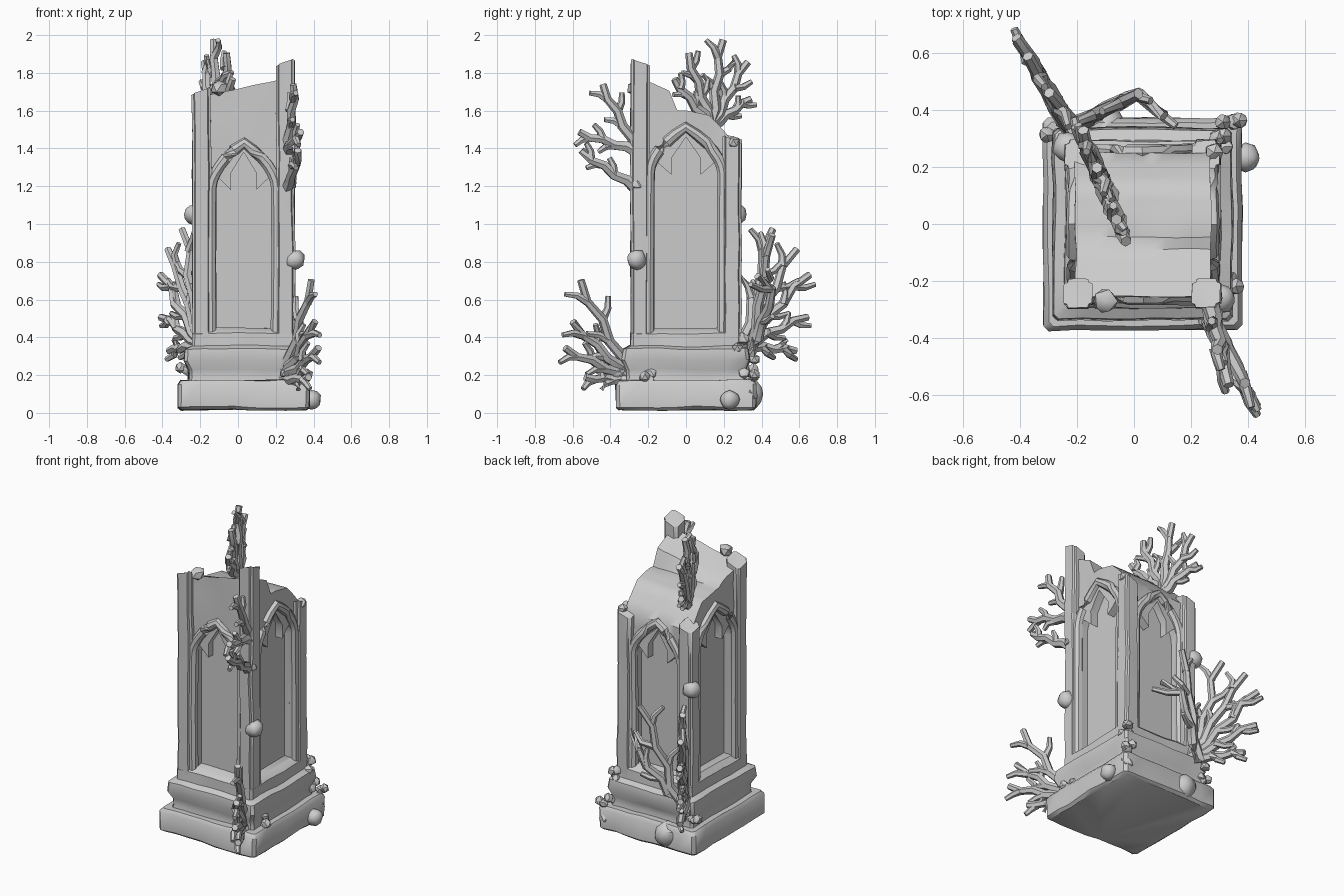
import bpy, bmesh, math, random
from mathutils import Vector, noise

if "Cube" in bpy.data.objects:
    bpy.data.objects.remove(bpy.data.objects["Cube"])

random.seed(4)
CX = 0.03


def finish(name, bm, rough=0.0):
    for v in bm.verts:
        v.co += noise.noise_vector(v.co * 7) * rough
    bmesh.ops.recalc_face_normals(bm, faces=bm.faces)
    me = bpy.data.meshes.new(name)
    bm.to_mesh(me)
    bm.free()
    ob = bpy.data.objects.new(name, me)
    bpy.context.collection.objects.link(ob)
    return ob


def block(name, x0, x1, y0, y1, z0, top, cuts, chamfer=0.0):
    """Upright block whose top follows a height function."""
    bm = bmesh.new()
    bmesh.ops.create_cube(bm, size=1)
    bmesh.ops.subdivide_edges(bm, edges=bm.edges[:], cuts=cuts, use_grid_fill=True)
    for v in bm.verts:
        p = v.co.copy()
        x = x0 + (p.x + .5) * (x1 - x0)
        y = y0 + (p.y + .5) * (y1 - y0)
        z = z0 + (p.z + .5) * (top(x, y) - z0)
        if abs(p.x) > .49 and abs(p.y) > .49:
            x -= math.copysign(chamfer, p.x)
            y -= math.copysign(chamfer, p.y)
        v.co = (x, y, z)
    return finish(name, bm, .008)


def skin(bm, rings):
    """Join rings of vertices and cap both ends."""
    m = len(rings[0])
    for q, s in zip(rings, rings[1:]):
        for k in range(m):
            bm.faces.new((q[k], q[(k + 1) % m], s[(k + 1) % m], s[k]))
    bm.faces.new(rings[0])
    bm.faces.new(rings[-1])


def tube(bm, pts, r0, r1, sides=6):
    """Tapered tube along a path."""
    rings, last = [], len(pts) - 1
    for i, p in enumerate(pts):
        d = (pts[min(i + 1, last)] - pts[max(i - 1, 0)]).normalized()
        a = d.cross(Vector((.5, .8, .1)) if abs(d.z) > .7 else Vector((0, 0, 1))).normalized()
        b = d.cross(a)
        r = r0 + (r1 - r0) * i / last
        turns = [k * math.tau / sides for k in range(sides)]
        rings.append([bm.verts.new(p + r * (a * math.cos(t) + b * math.sin(t))) for t in turns])
    skin(bm, rings)


def loft(name, profile, n=8):
    """Square stack of rings: profile of (height, offset from shaft) pairs."""
    bm = bmesh.new()
    rings = []
    for z, o in profile:
        ring = []
        for side in range(4):
            for k in range(n):
                # ends of each side stop short of the corner, giving a chamfer
                s = (2 * k / (n - 1) - 1) * .95
                x, y = [(s, -1), (1, s), (-s, 1), (-1, -s)][side]
                ring.append(bm.verts.new((CX + x * (.27 + o), y * (.292 + o), z)))
        rings.append(ring)
    skin(bm, rings)
    return finish(name, bm, .009)


# Plinth, base moulding and shaft foot
loft("plinth", [(.015, .06), (.03, .078), (.15, .078), (.172, .062)])
loft("base_moulding", [(.15, .03), (.19, .022), (.23, .025), (.28, .047),
                       (.34, .038), (.355, .003), (.42, 0), (.45, -.035)])


# Broken core wall: high in front, a drop, then a fall to the back
def core_top(x, y):
    if y < -.06:
        return 1.66 - .4 * (y + .06) + .22 * (x - .1)
    return 1.59 - .2 * max(y, 0) - 1.0 * max(y - .13, 0) + .04 * x


core = block("core_wall", -.205, .268, -.255, .25, .36, core_top, 11)


# Pointed cusped panels cut in all four sides, with hood mouldings
def side_point(a, d, s, z):
    return Vector((CX + s * math.cos(a) + d * math.sin(a), s * math.sin(a) - d * math.cos(a), z))


def mirrored(half, tip):
    return half + [(0, tip)] + [(-s, z) for s, z in reversed(half)]


def pointed(w, spring, rise, n=6):
    """Right half of a pointed arch, from springing upward."""
    return [(w * (1 - (k / n) ** 1.9), spring + rise * k / n) for k in range(n)]


hoods = bmesh.new()
for i, (d, hw, peak) in enumerate([(.255, .15, 1.39), (.238, .17, 1.47), (.25, .15, 1.37), (.235, .17, 1.45)]):
    a = i * math.pi / 2
    half = [(hw, .44)] + pointed(hw, peak - .22, .22)[:3]
    half += [(hw * .45, peak - .21), (hw * .45, peak - .12)]
    outline = mirrored(half, peak - .01)
    bm = bmesh.new()
    skin(bm, [[bm.verts.new(side_point(a, d + o, s, z)) for s, z in outline] for o in (.1, -.05)])
    cutter = finish("panel_cutter", bm)
    cutter.hide_render = True
    mod = core.modifiers.new("panel", "BOOLEAN")
    mod.object, mod.operation, mod.solver = cutter, "DIFFERENCE", "EXACT"
    bpy.context.view_layer.objects.active = core
    bpy.ops.object.modifier_apply(modifier=mod.name)
    bpy.data.objects.remove(cutter)
    # Hood arch running down into the jamb rolls
    w = hw + .024
    half = [(w, .42), (w, .8)] + pointed(w, peak - .2, .24)
    tube(hoods, [side_point(a, d, s, z) for s, z in mirrored(half, peak + .04)], .03, .03, 8)
finish("arch_mouldings", hoods, .006)

# Corner piers with broken, sloping tops
for name, sx, sy, h in [("front_left", -1, -1, 1.69), ("front_right", 1, -1, 1.84),
                        ("back_right", 1, 1, 1.43), ("back_left", -1, 1, 1.45)]:
    x, y = CX + sx * .222, sy * .243
    r = .05
    block(name + "_pier", x - r, x + r, y - r, y + r, .38,
          lambda px, py: h + .35 * (px - x) - .3 * (py - y), 5, .012)


# Coral fans: each limb grows in a vertical plane and throws alternating twigs
def coral(name, plane, base, limbs):
    bm = bmesh.new()

    def grow(u, z, ang, length, r, depth):
        side = random.choice((-1, 1))
        pts = []
        steps = 5 if depth else 2
        for k in range(steps + 1):
            x, y = plane(u)
            pts.append(Vector((x + random.uniform(-.012, .012), y, z)))
            if depth and 2 <= k < steps:
                side = -side
                grow(u, z, ang + side * 42, length * .14 + .045, r * .72, 0)
            bend = math.radians(ang + (12 if k % 2 else -12))
            u += math.cos(bend) * length / steps
            z += math.sin(bend) * length / steps
        tube(bm, pts, r, r * .6)

    for ang, length in limbs:
        grow(*base, ang, length, .033, 1)
    finish(name, bm)


coral("top_coral", lambda u: (-.05 - .42 * u, u), (.13, 1.52),
      [(84, .47), (109, .41), (62, .4), (36, .26), (130, .32)])
coral("upper_corner_coral_low", lambda u: (.21 - .2 * u, u), (-.26, 1.18), [(147, .37)])
coral("upper_corner_coral_high", lambda u: (.21 - .2 * u, u), (-.26, 1.38), [(119, .41), (163, .33)])
coral("lower_corner_coral", lambda u: (.1 - .5 * u, u), (-.29, .17),
      [(119, .61), (137, .45), (156, .4), (178, .25)])
coral("back_left_coral", lambda u: (-.02 - .6 * u, u), (.29, .36),
      [(62, .6), (48, .53), (25, .39), (-4, .3), (77, .65)])
coral("back_face_coral", lambda u: (u, .45 + .5 * u - 1.5 * max(u - .02, 0)), (-.22, .32), [(72, .68), (54, .53)])

# Shells and pebbles growing on the stone
bm = bmesh.new()


def lump(x, y, z, r):
    made = bmesh.ops.create_icosphere(bm, subdivisions=2 if r > .045 else 1, radius=r)
    for v in made["verts"]:
        v.co = v.co * random.uniform(.9, 1.08) + Vector((x, y, z))


for spot in [(.3, -.26, .81, .055), (.39, .23, .07, .052), (-.1, -.27, 1.72, .045), (-.23, .27, 1.05, .055),
             (.34, .34, .1, .045), (-.1, .33, .1, .08), (.28, -.26, 1.21, .035), (.28, .25, 1.43, .035)]:
    lump(*spot)
# Small clusters on the ledges
for x, y, z in [(.34, -.22, .2), (.34, .33, .2), (.27, -.36, .2), (.3, .3, .37), (-.27, .33, .25)]:
    for k in range(4):
        lump(*[c + random.uniform(-.035, .035) for c in (x, y, z)], .032)
finish("shell_lumps", bm)

# Smooth shading with sharp edges kept
for ob in bpy.context.scene.objects:
    ob.select_set(True)
    bpy.context.view_layer.objects.active = ob
bpy.ops.object.shade_smooth_by_angle(angle=math.radians(40))
